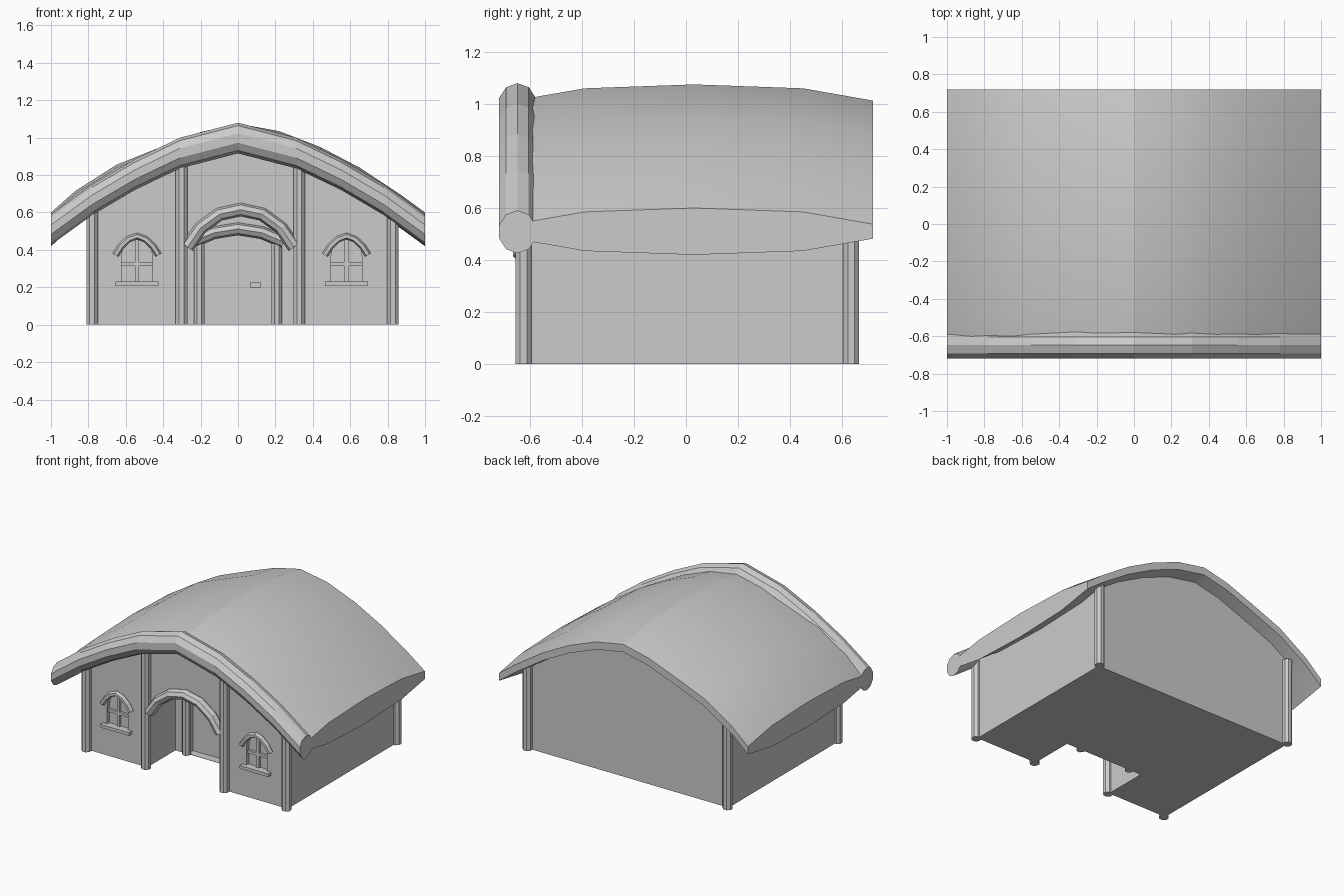
import bpy, bmesh, math
from mathutils import Vector

if "Cube" in bpy.data.objects:
    bpy.data.objects.remove(bpy.data.objects["Cube"])


def finish(name, bm, smooth=None):
    bmesh.ops.recalc_face_normals(bm, faces=bm.faces)
    me = bpy.data.meshes.new(name)
    bm.to_mesh(me)
    bm.free()
    ob = bpy.data.objects.new(name, me)
    bpy.context.collection.objects.link(ob)
    if smooth:
        bpy.ops.object.select_all(action='DESELECT')
        ob.select_set(True)
        bpy.context.view_layer.objects.active = ob
        bpy.ops.object.shade_smooth_by_angle(angle=math.radians(smooth))
    return ob


def skin(name, rings, smooth=None):
    """Closed rings of points joined into a capped solid."""
    bm = bmesh.new()
    vs = [[bm.verts.new(p) for p in r] for r in rings]
    n = len(vs[0])
    for a, b in zip(vs, vs[1:]):
        for i in range(n):
            j = (i + 1) % n
            bm.faces.new((a[i], a[j], b[j], b[i]))
    bm.faces.new(vs[0])
    bm.faces.new(vs[-1])
    return finish(name, bm, smooth)


def prism(name, pts, y0, y1):
    return skin(name, [[(x, y, z) for x, z in pts] for y in (y0, y1)])


def box(name, x0, x1, y0, y1, z0, z1):
    return prism(name, [(x0, z0), (x1, z0), (x1, z1), (x0, z1)], y0, y1)


def tube(name, path, y, ry, rn, sides, upright=False):
    """Sweep an oval section along an x-z path; upright keeps the cuts vertical."""
    P = [Vector(p) for p in path]
    rings = []
    for i, p in enumerate(P):
        t = (P[min(i + 1, len(P) - 1)] - P[max(i - 1, 0)]).normalized()
        nrm = Vector((0, 1)) if upright else Vector((-t.y, t.x))
        ring = []
        for k in range(sides):
            a = 2 * math.pi * k / sides
            q = p + nrm * rn * math.cos(a)
            ring.append((q.x, y + ry * math.sin(a), q.y))
        rings.append(ring)
    return skin(name, rings)


def post(name, x, y, h, r=0.031, sides=8):
    ang = [2 * math.pi * (k + 0.5) / sides for k in range(sides)]
    r /= math.cos(math.pi / sides)
    return skin(name, [[(x + r * math.cos(a), y + r * math.sin(a), z) for a in ang]
                       for z in (0, h)], 30)


def arch(cx, w, z0, spring, top, n=8):
    pts = [(cx - w, z0), (cx + w, z0)]
    for k in range(n + 1):
        a = math.pi * k / n
        pts.append((cx + w * math.cos(a), spring + (top - spring) * math.sin(a)))
    return pts


def cut(ob, cutter):
    m = ob.modifiers.new("cut", 'BOOLEAN')
    m.operation, m.solver, m.object = 'DIFFERENCE', 'EXACT', cutter
    bpy.context.view_layer.objects.active = ob
    bpy.ops.object.modifier_apply(modifier=m.name)
    bpy.data.objects.remove(cutter)


# Roof: curved sheet, thick in the middle and thin at front and back
crown = [(-1, .51), (-.87, .625), (-.65, .765), (-.4, .865), (-.2, .94), (0, .985),
         (.22, .945), (.44, .86), (.65, .75), (.87, .605), (1, .51)]
half = [(-.65, .03), (-.59, .04), (-.39, .075), (.03, .09), (.45, .075), (.718, .028)]
skin("roof", [[(x, y, z + h) for y, h in half] + [(x, y, z - h) for y, h in reversed(half)]
              for x, z in crown], 20)

# Rolled front edge of the roof
right = [(.31, .918), (.55, .803), (.78, .668), (1, .508)]
tube("roof_front_roll", [(-x, z) for x, z in reversed(right)] + [(0, .998)] + right,
     -.648, .074, .082, 10, True)

# House body with porch, doorway and window openings
XL, XR, YF, YB = -.78, .828, -.612, .625
body = prism("house_walls", [(XL, 0), (XR, 0), (XR, .62), (.65, .74), (.44, .85), (.22, .93),
                             (0, .965), (-.2, .92), (-.4, .855), (-.65, .75), (XL, .66)], YF, YB)
cut(body, prism("porch_cutter", [(-.3, -.1), (.33, -.1), (.33, .38), (.24, .52), (.12, .6), (.015, .615),
                                 (-.09, .6), (-.21, .52), (-.3, .38)], -.7, -.29))
cut(body, prism("door_cutter", [(-.2, .002), (.2, .002), (.2, .45), (.1, .49), (-.1, .49), (-.2, .45)],
                -.35, -.23))
box("door_plate", .063, .123, -.24, -.225, .2, .227)

# Windows: recess, glazing bars, sill and arched hood
for side, cx in (("left", -.54), ("right", .58)):
    cut(body, prism("window_cutter", arch(cx, .083, .22, .36, .465), -.7, -.585))
    box(side + "_window_upright", cx - .011, cx + .011, -.605, -.58, .22, .46)
    box(side + "_window_crossbar", cx - .083, cx + .083, -.603, -.58, .314, .334)
    box(side + "_window_sill", cx - .115, cx + .115, -.645, -.59, .207, .23)
    hood = [(-.115, .373), (-.085, .42), (-.045, .457), (0, .474),
            (.045, .457), (.085, .42), (.115, .373)]
    tube(side + "_window_hood", [(cx + x, z) for x, z in hood], -.617, .025, .018, 6)

# Corner posts, porch posts and door posts
for x, s in ((XL, "left"), (XR, "right")):
    post(f"front_{s}_post", x, -.625, .63)
    post(f"back_{s}_post", x, .635, .63)
for x, s in ((-.302, "left"), (.328, "right")):
    post(f"porch_{s}_post", x, -.625, .86)
for x, s in ((-.207, "left"), (.207, "right")):
    post(f"door_{s}_post", x, -.295, .45, .028)

# Arched beams over porch and door
tube("porch_arch", [(-.27, .415), (-.2, .517), (-.1, .59), (.015, .615), (.13, .59),
                    (.23, .517), (.3, .415)], -.62, .045, .036, 8)
tube("door_arch", [(-.245, .442), (-.13, .491), (0, .512), (.13, .491), (.245, .442)],
     -.3, .05, .034, 8)
